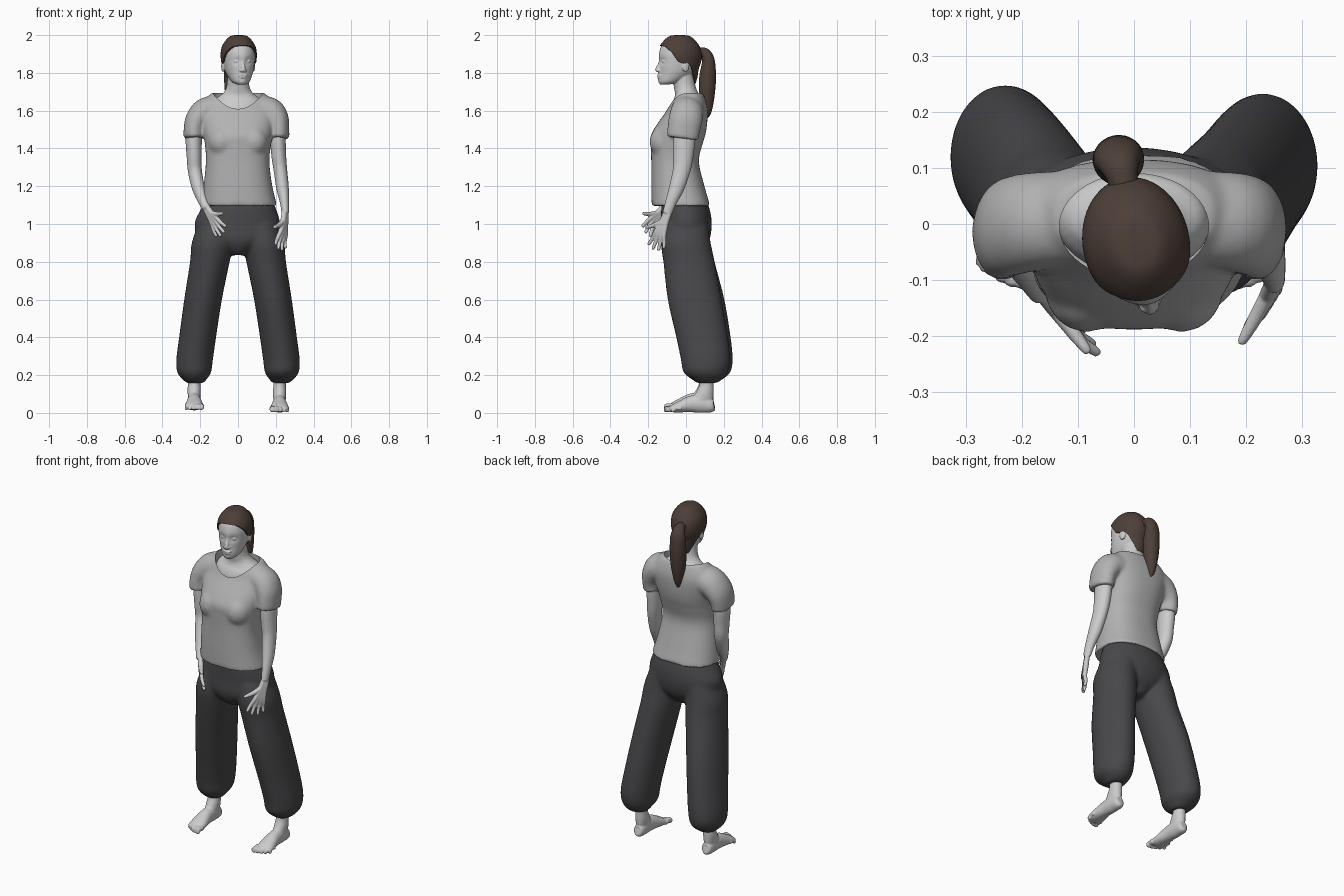
import bpy, bmesh, math
from mathutils import Vector, Matrix


def material(name, rgb):
    m = bpy.data.materials.new(name)
    m.diffuse_color = (*rgb, 1)
    return m


SKIN = material("skin", (0.95, 0.95, 0.93))
SHIRT = material("shirt_cloth", (0.45, 0.45, 0.45))
PANTS = material("trouser_cloth", (0.065, 0.065, 0.07))
HAIR = material("hair_brown", (0.075, 0.05, 0.04))
HEAD_TURN = (Matrix.Translation((0.003, -0.03, 0)) @ Matrix.Rotation(math.radians(12), 4, 'Z')
             @ Matrix.Translation((0, 0.03, 0)))


def spline(rings, sub):
    """Catmull-Rom through rings of (x, y, z, r1, r2)."""
    out, last = [], len(rings) - 1
    for i in range(last):
        p = [rings[min(max(i + k, 0), last)] for k in (-1, 0, 1, 2)]
        for s in range(sub):
            t = s / sub
            out.append([0.5 * (2 * b + (c - a) * t + (2 * a - 5 * b + 4 * c - d) * t * t
                               + (3 * b - a - 3 * c + d) * t ** 3) for a, b, c, d in zip(*p)])
    return out + [list(rings[-1])]


def tube(bm, rings, n=28, sub=4, flat=False, p=2.0):
    """Closed loft; flat keeps the rings horizontal, p > 2 makes them boxier."""
    pts, loops = spline(rings, sub), []
    for i, (x, y, z, r1, r2) in enumerate(pts):
        t = Vector(pts[min(i + 1, len(pts) - 1)][:3]) - Vector(pts[max(i - 1, 0)][:3])
        t = Vector((0, 0, 1)) if flat else t.normalized()
        side = (Vector((1, 0, 0)) - t * t.x).normalized()
        up = t.cross(side)
        loop = []
        for k in range(n):
            c, s = math.cos(2 * math.pi * k / n), math.sin(2 * math.pi * k / n)
            c, s = (math.copysign(abs(v) ** (2 / p), v) for v in (c, s))
            loop.append(bm.verts.new(Vector((x, y, z)) + side * c * max(r1, .002) + up * s * max(r2, .002)))
        loops.append(loop)
    for a, b in zip(loops, loops[1:]):
        for k in range(n):
            bm.faces.new((a[k], a[(k + 1) % n], b[(k + 1) % n], b[k]))
    bm.faces.new(loops[0])
    bm.faces.new(loops[-1])


def ball(bm, loc, size):
    bmesh.ops.create_uvsphere(bm, u_segments=16, v_segments=10, radius=1,
                              matrix=Matrix.LocRotScale(Vector(loc), None, Vector(size)))


def finish(name, bm, mat=None, voxel=0, smooth=3, shade=True):
    bmesh.ops.recalc_face_normals(bm, faces=bm.faces)
    for f in bm.faces:
        f.smooth = shade
    me = bpy.data.meshes.new(name)
    bm.to_mesh(me)
    bm.free()
    ob = bpy.data.objects.new(name, me)
    bpy.context.collection.objects.link(ob)
    if mat:
        me.materials.append(mat)
    if voxel:
        r = ob.modifiers.new("fuse", 'REMESH')
        r.mode, r.voxel_size, r.use_smooth_shade = 'VOXEL', voxel, True
        s = ob.modifiers.new("soften", 'SMOOTH')
        s.factor, s.iterations = 0.5, smooth
    return ob


def cut(ob, cutter):
    b = ob.modifiers.new("cut", 'BOOLEAN')
    b.operation, b.solver, b.object = 'DIFFERENCE', 'EXACT', cutter
    cutter.hide_render = True
    cutter.hide_viewport = True


def turned(rings):
    return [(0, y, z, a, b) for z, y, a, b in rings]


# head: skull loft, with soft pushes for eye sockets, brow and chin
bm = bmesh.new()
skull = [(1.738, -.112, .02, .022), (1.752, -.088, .045, .055), (1.785, -.06, .064, .087),
         (1.82, -.043, .076, .102), (1.86, -.036, .083, .108), (1.90, -.034, .086, .109),
         (1.94, -.034, .079, .098), (1.97, -.034, .058, .072), (1.985, -.034, .034, .044),
         (1.99, -.034, .01, .012)]
tube(bm, turned(skull), n=64, sub=6, flat=True)
for v in bm.verts:
    if v.co.y < -.06:
        for x, z, push, r in ((.032, 1.861, .008, .013), (-.032, 1.861, .008, .013), (0, 1.89, -.002, .025),
                              (0, 1.755, -.005, .016), (.04, 1.80, .003, .016), (-.04, 1.80, .003, .016)):
            v.co.y += push * math.exp(-((v.co.x - x) ** 2 + (v.co.z - z) ** 2) / (2 * r * r))
# nose, lips, eyes and ears
tube(bm, [(0, -.134, 1.872, .007, .008), (0, -.143, 1.845, .008, .009), (0, -.153, 1.82, .012, .012),
          (0, -.150, 1.806, .012, .009)], n=16)
for s in (-1, 1):
    ball(bm, (s * .011, -.148, 1.812), (.008, .011, .007))
    ball(bm, (s * .032, -.122, 1.861), (.014, .013, .009))
    ball(bm, (s * .082, -.018, 1.835), (.009, .019, .031))
ball(bm, (0, -.142, 1.787), (.024, .013, .006))
ball(bm, (0, -.142, 1.776), (.020, .013, .006))
bmesh.ops.transform(bm, matrix=HEAD_TURN, verts=bm.verts)
# neck and upper chest
tube(bm, [(0, .005, 1.55, .14, .09), (0, .002, 1.60, .136, .092), (0, .006, 1.635, .134, .086),
          (0, .012, 1.662, .12, .076), (0, .006, 1.685, .088, .064), (0, -.002, 1.71, .067, .059),
          (0, -.01, 1.745, .058, .057), (0, -.02, 1.80, .056, .056)], n=36, flat=True)
finish("head_and_neck", bm, SKIN, .004, 2)

# hair cap, cut along the hairline by a side-profile prism
bm = bmesh.new()
cap = [(1.74, 0, .052, .05), (1.78, -.026, .068, .088)] + [
    (z + (.01 if z > 1.98 else .004 if z > 1.96 else 0), y, a + .009, b + .009) for z, y, a, b in skull[3:]]
tube(bm, turned(cap), n=56, sub=5, flat=True)
bmesh.ops.transform(bm, matrix=HEAD_TURN, verts=bm.verts)
hair = finish("hair_cap", bm, HAIR)
bm = bmesh.new()
hairline = [(-.25, 1.955), (-.142, 1.948), (-.12, 1.938), (-.09, 1.905), (-.06, 1.862), (-.035, 1.85),
            (0, 1.85), (.018, 1.82), (.035, 1.77), (.05, 1.70), (-.25, 1.65)]
f = bm.faces.new([bm.verts.new((-.2, y, z)) for y, z in hairline])
ext = bmesh.ops.extrude_face_region(bm, geom=[f])["geom"]
bmesh.ops.translate(bm, vec=(.4, 0, 0), verts=[g for g in ext if isinstance(g, bmesh.types.BMVert)])
bmesh.ops.transform(bm, matrix=HEAD_TURN, verts=bm.verts)
cut(hair, finish("hairline_cutter", bm, shade=False))

# ponytail
bm = bmesh.new()
tube(bm, [(0, .04, 1.895, .035, .035), (0, .078, 1.908, .027, .027), (0, .105, 1.90, .034, .03),
          (0, .122, 1.86, .043, .034), (0, .118, 1.78, .046, .044), (0, .115, 1.70, .042, .042),
          (0, .115, 1.63, .03, .032), (0, .115, 1.58, .016, .018), (0, .115, 1.56, .003, .003)], sub=6)
bmesh.ops.transform(bm, matrix=HEAD_TURN, verts=bm.verts)
finish("ponytail", bm, HAIR)

# shirt: torso and bust fused with two short sleeves, neckline scooped out
bm = bmesh.new()
tube(bm, [(.007, -.027, 1.096, .2, .155), (0, -.043, 1.2, .182, .141), (-.002, -.058, 1.33, .168, .126),
          (0, -.050, 1.42, .175, .137), (0, -.042, 1.47, .182, .144), (0, -.02, 1.53, .192, .132),
          (0, .006, 1.60, .2, .109), (0, .013, 1.65, .18, .093), (0, .018, 1.695, .14, .072)],
     n=40, flat=True, p=2.4)
for s, dx in ((-1, .016), (1, 0)):
    ball(bm, (s * .085, -.115, 1.435), (.075, .079, .085))
    tube(bm, [(s * .10, .012, 1.61, .07, .085), (s * .17, .006, 1.592, .077, .088),
              (s * (.206 + dx * .6), -.003, 1.55, .065, .09), (s * (.217 + dx), -.012, 1.50, .055, .087),
              (s * (.217 + dx), -.018, 1.454, .055, .085)])
shirt = finish("shirt", bm, SHIRT, .008, 14)
bm = bmesh.new()
bmesh.ops.create_cone(bm, cap_ends=True, segments=48, radius1=1, radius2=1, depth=.2,
                      matrix=Matrix.LocRotScale(Vector((0, -.004, 1.675)), None, Vector((.133, .094, 1))))
cut(shirt, finish("neckline_cutter", bm, shade=False))

# trousers: pelvis fused with two ballooning legs gathered at the ankles
bm = bmesh.new()
tube(bm, [(.005, -.01, 1.14, .17, .11), (.003, -.003, 1.08, .199, .128), (-.004, .002, 1.0, .227, .135),
          (0, -.005, .92, .2, .13), (0, -.012, .865, .09, .1), (0, -.012, .835, .05, .07)], n=40, flat=True)
for s, back, name in ((-1, .003, "left"), (1, -.012, "right")):
    tube(bm, [(s * .11, 0, 1.0, .1, .115), (s * .135, 0, .9, .11, .131), (s * .149, .016, .8, .105, .136),
              (s * .185, .058 + back, .6, .1, .143), (s * .214, .097 + back, .4, .098, .137),
              (s * .23, .115 + back, .28, .097, .130), (s * .232, .115 + back, .215, .090, .117),
              (s * .23, .112, .178, .064, .082), (s * .226, .11, .158, .045, .05)], n=36, flat=True)
finish("trousers", bm, PANTS, .008, 14)

# feet with toes
for s, cx, lift, name in ((-1, -.232, .012, "left_foot"), (1, .22, 0, "right_foot")):
    bm = bmesh.new()
    tube(bm, [(cx, .108, .22, .036, .04), (cx, .108, .15, .033, .038), (cx, .1, .11, .035, .046),
              (cx, .085, .07, .033, .058), (cx, .07, .04, .03, .06)], flat=True)
    tube(bm, [(cx, .15, .035, .012, .018), (cx, .138, .035, .029, .033), (cx, .09, .047, .034, .047),
              (cx, .03, .047, .037, .044), (cx, -.03, .033, .046, .031), (cx, -.065, .024, .048, .022),
              (cx, -.085, .02, .04, .014)])
    for i in range(5):
        x, r = cx + s * (-.037 + .0195 * i), .0165 - .0017 * i
        tip = -.116 + .002 * i * i + .002 * i
        tube(bm, [(x, tip + .05, .024, r, r), (x, tip + .02, .024, r * .85, r * .85),
                  (x, tip + .006, r + .002, r, r), (x, tip, r + .002, r * .4, r * .4)], n=12)
    bmesh.ops.translate(bm, vec=(0, 0, lift), verts=bm.verts)
    finish(name, bm, SKIN, .004, 2)


# arms with hands: finger fan runs from the thumb side outward
def arm(name, rings, knuckles, reach, thumb_tip):
    bm = bmesh.new()
    tube(bm, rings)
    wrist, k, tip = Vector(rings[-1][:3]), Vector(knuckles), Vector(thumb_tip)
    d = (k - wrist).normalized()
    fdir = Vector(reach).normalized()
    across = tip - (wrist + k) / 2
    across = (across - d * across.dot(d)).normalized()
    for i, length in enumerate((.085, .095, .09, .07)):
        base = k + across * (.027 - .018 * i)
        fd = (fdir + across * (.32 - .2 * i)).normalized()
        bend = fd.cross(across).normalized() * .004
        tube(bm, [(*(wrist + across * (.01 - .007 * i)), .014, .014),
                  (*wrist.lerp(base, .55), .0150, .0150), (*base, .0125, .0125),
                  (*(base + fd * length * .5 + bend), .0105, .0105),
                  (*(base + fd * length * .93), .0085, .0085), (*(base + fd * length), .003, .003)], n=12)
    root = wrist.lerp(k, .3)
    tube(bm, [(*root, .014, .014), (*(root.lerp(tip, .45) + d * .008), .0135, .0135),
              (*root.lerp(tip, .93), .009, .009), (*tip, .003, .003)], n=12)
    finish(name, bm, SKIN, .0038, 2)


arm("left_arm", [(-.225, 0, 1.56, .04, .05), (-.234, -.005, 1.45, .043, .056), (-.232, -.008, 1.36, .040, .051),
                 (-.228, -.012, 1.28, .037, .044), (-.209, -.05, 1.19, .034, .038),
                 (-.186, -.09, 1.125, .027, .029), (-.165, -.122, 1.08, .022, .025)],
    (-.125, -.168, 1.015), (.5, -.4, -.85), (-.08, -.23, 1.055))
arm("right_arm", [(.205, 0, 1.56, .04, .05), (.211, -.008, 1.45, .041, .058), (.216, -.014, 1.36, .039, .053),
                  (.224, -.022, 1.29, .036, .047), (.236, -.05, 1.19, .033, .040),
                  (.246, -.08, 1.115, .024, .030), (.25, -.1, 1.055, .019, .025)],
    (.238, -.138, .95), (-.15, -.22, -.9), (.19, -.214, .98))
